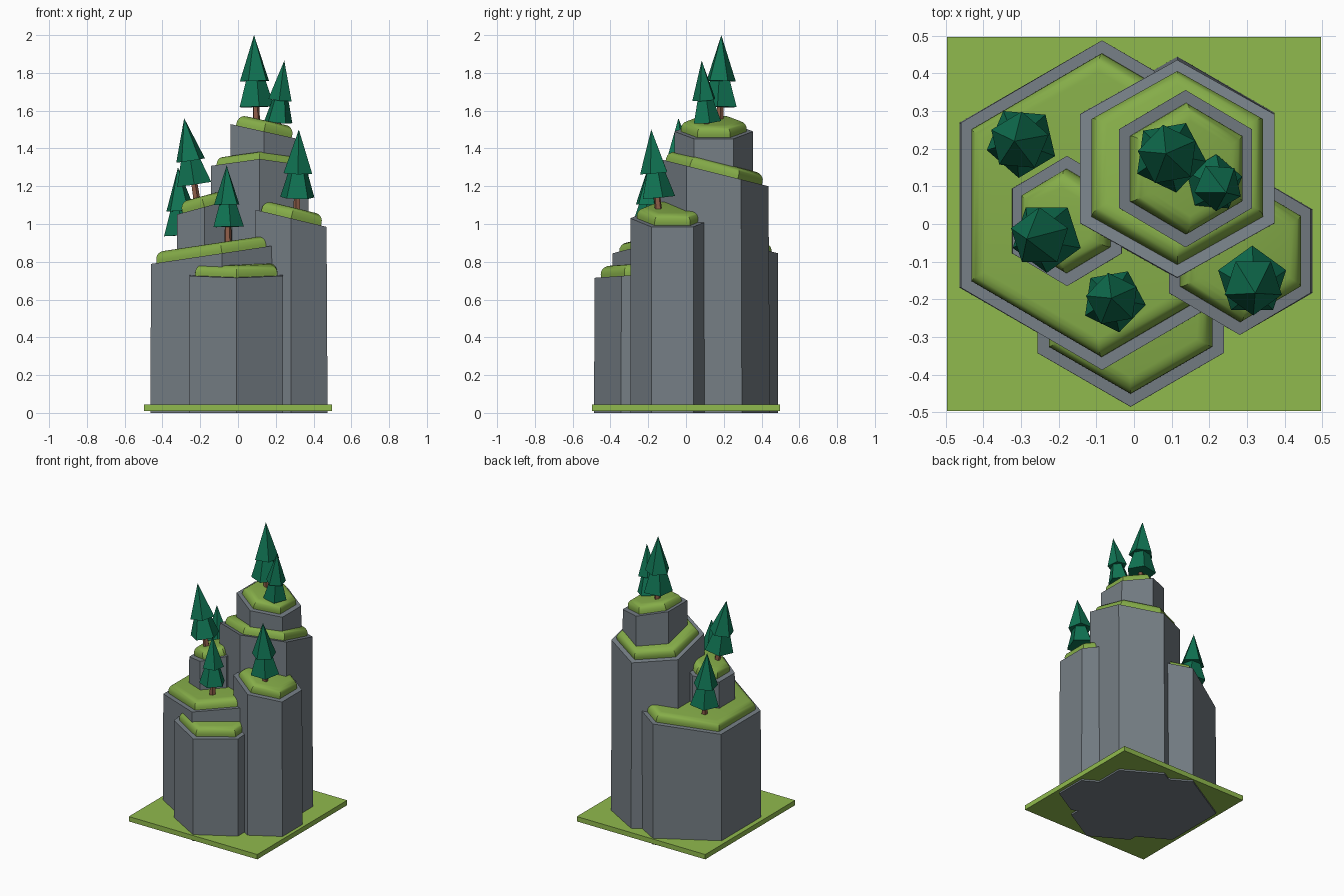
import bpy, bmesh
from math import atan, cos, sin, pi, radians
from mathutils import Vector, Matrix

cube = bpy.data.objects.get("Cube")
if cube:
    bpy.data.objects.remove(cube)


def material(name, rgb):
    m = bpy.data.materials.new(name)
    m.use_nodes = True
    m.diffuse_color = (*rgb, 1)
    m.node_tree.nodes["Principled BSDF"].inputs["Base Color"].default_value = (*rgb, 1)
    return m


ROCK = material("grey rock", (0.18, 0.21, 0.235))
MEADOW = material("light grass", (0.28, 0.49, 0.075))
TURF = material("dark grass", (0.235, 0.415, 0.066))
LEAF = material("pine green", (0.005, 0.17, 0.085))
BARK = material("brown bark", (0.27, 0.11, 0.065))


def finish(bm, name, mat, smooth=False):
    bmesh.ops.recalc_face_normals(bm, faces=bm.faces)
    mesh = bpy.data.meshes.new(name)
    bm.to_mesh(mesh)
    bm.free()
    mesh.materials.append(mat)
    ob = bpy.data.objects.new(name, mesh)
    bpy.context.collection.objects.link(ob)
    if smooth:
        bpy.ops.object.select_all(action='DESELECT')
        ob.select_set(True)
        bpy.context.view_layer.objects.active = ob
        bpy.ops.object.shade_smooth_by_angle(angle=radians(40))
    return ob


def hexagon(r, z=0):
    return [Vector((r * sin(i * pi / 3), r * cos(i * pi / 3), z)) for i in range(6)]


def loft(rings):
    """Skin a stack of equal rings and close both ends."""
    bm = bmesh.new()
    rows = [[bm.verts.new(p) for p in ring] for ring in rings]
    for a, b in zip(rows, rows[1:]):
        for i in range(len(a)):
            j = (i + 1) % len(a)
            bm.faces.new((a[i], a[j], b[j], b[i]))
    bm.faces.new(rows[0])
    bm.faces.new(rows[-1])
    return bm


def pillar(name, x, y, r, z, slope_x, slope_y):
    """Hexagonal column with a tilted top and a rounded turf cap."""
    tilt = (Matrix.Translation((x, y, z)) @ Matrix.Rotation(-atan(slope_x), 4, 'Y')
            @ Matrix.Rotation(atan(slope_y), 4, 'X'))
    foot = [p + Vector((x, y, 0)) for p in hexagon(r)]
    finish(loft([foot, [tilt @ p for p in hexagon(r)]]), name + "_rock", ROCK)
    # turf profile: low wall, then a quarter-round shoulder
    width, height, wall = 0.048, 0.058, 0.014
    profile = [(0, -0.005)]
    for k in range(6):
        a = k / 5 * pi / 2
        profile.append((width * (1 - cos(a)), wall + (height - wall) * sin(a)))
    rings = [[tilt @ p for p in hexagon(r - 0.035 - inset, h)] for inset, h in profile]
    finish(loft(rings), name + "_turf", TURF, smooth=True)


def tree(name, base, apex, r, angle):
    """Two-tier five-sided pine leaning from base to apex, with a trunk."""
    base, axis = Vector(base), Vector(apex) - Vector(base)
    h = axis.length
    lean = Matrix.Translation(base) @ Vector((0, 0, 1)).rotation_difference(axis).to_matrix().to_4x4()

    def tier(bm, z0, z1, r0, r1, turn):
        place = (lean @ Matrix.Rotation(radians(turn), 4, 'Z')
                 @ Matrix.Translation((0, 0, (z0 + z1) / 2)))
        bmesh.ops.create_cone(bm, cap_ends=True, segments=5, radius1=r0, radius2=r1,
                              depth=z1 - z0, matrix=place)

    bm = bmesh.new()
    tier(bm, 0, h * 0.42, r, r * 0.5, angle - 90)
    tier(bm, h * 0.36, h, r * 0.84, 0, angle - 54)
    finish(bm, name + "_foliage", LEAF)
    bm = bmesh.new()
    tier(bm, -0.11, 0.03, 0.021, 0.017, angle)
    finish(bm, name + "_trunk", BARK)


# ground plate
bm = bmesh.new()
bmesh.ops.create_cube(bm, size=1, matrix=Matrix.Translation((0, 0, 0.028))
                      @ Matrix.Diagonal((0.995, 0.995, 0.034, 1)))
finish(bm, "ground_plate", MEADOW)

# rock columns
pillar("wide_pillar", -0.085, 0.05, 0.438, 0.845, 0.15, 0)
pillar("tall_pillar", 0.115, 0.147, 0.298, 1.272, 0, -0.25)
pillar("summit_pillar", 0.137, 0.147, 0.209, 1.49, -0.22, 0)
pillar("right_pillar", 0.281, -0.072, 0.223, 1.03, -0.24, 0)
pillar("front_pillar", -0.009, -0.2, 0.286, 0.735, 0, 0.07)
pillar("small_pillar", -0.178, 0.008, 0.173, 1.09, 0.27, 0)

# pine trees
tree("summit_tree", (0.095, 0.18, 1.62), (0.085, 0.187, 2.0), 0.098, 64)
tree("summit_small_tree", (0.212, 0.108, 1.54), (0.245, 0.083, 1.865), 0.078, 85)
tree("right_tree", (0.314, -0.152, 1.14), (0.322, -0.184, 1.5), 0.095, 90)
tree("front_tree", (-0.054, -0.203, 0.985), (-0.06, -0.197, 1.31), 0.086, 64)
tree("small_pillar_tree", (-0.232, -0.034, 1.21), (-0.285, -0.04, 1.56), 0.096, 54)
tree("back_tree", (-0.298, 0.218, 0.94), (-0.318, 0.22, 1.3), 0.096, 49)
